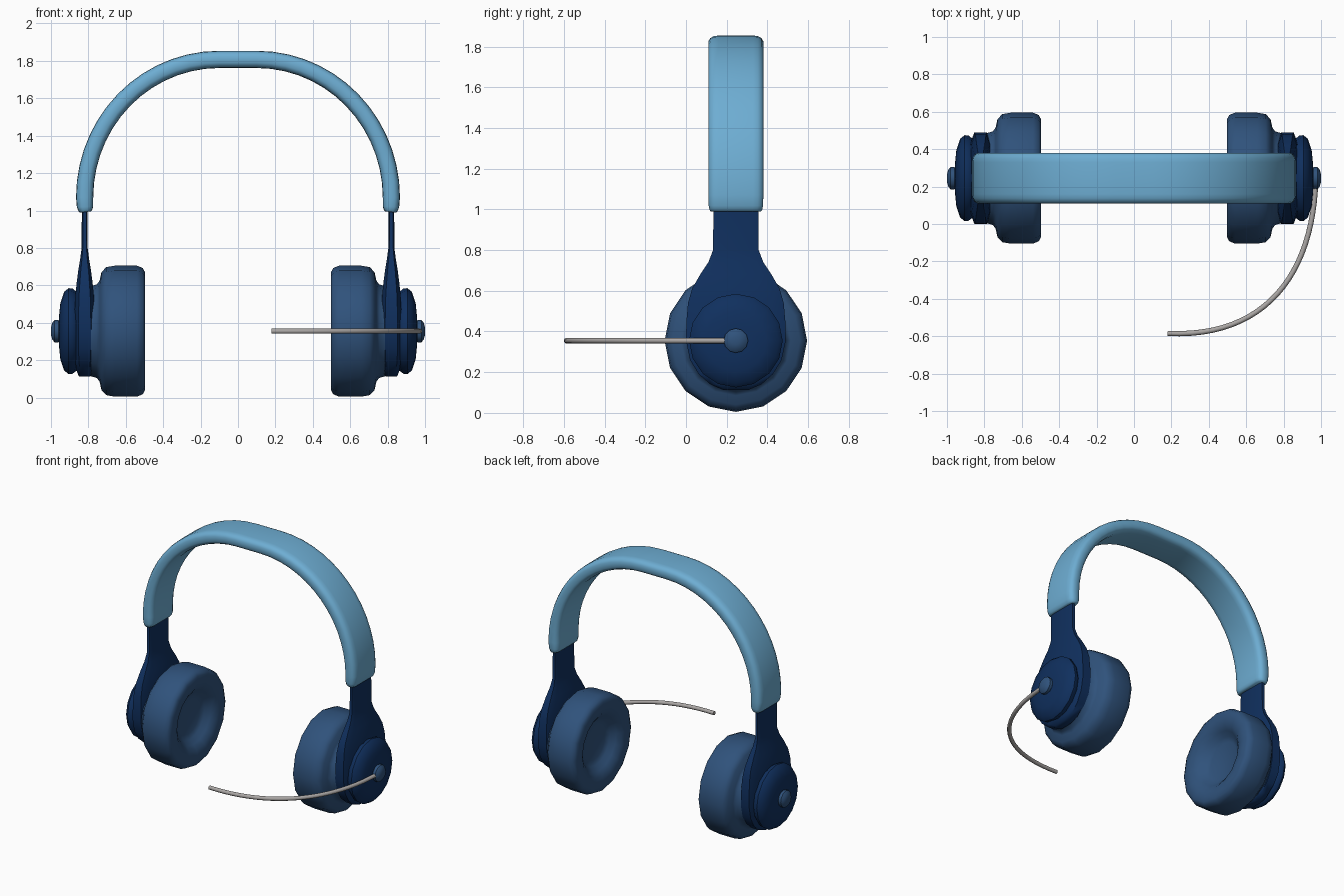
import bpy, bmesh, math
from mathutils import Vector

if "Cube" in bpy.data.objects:
    bpy.data.objects.remove(bpy.data.objects["Cube"])

CY, CZ = 0.245, 0.355   # ear cup axis


def material(name, rgb):
    m = bpy.data.materials.new(name)
    m.diffuse_color = (*rgb, 1)
    m.use_nodes = True
    m.node_tree.nodes["Principled BSDF"].inputs["Base Color"].default_value = m.diffuse_color
    return m


light = material("light blue", (0.155, 0.42, 0.65))
navy = material("navy", (0.005, 0.029, 0.112))
blue = material("slate blue", (0.029, 0.085, 0.20))
grey = material("grey", (0.40, 0.38, 0.37))


def loft(name, rings, mat, angle=40):
    """Skin a list of equal-sized rings and cap both ends."""
    bm = bmesh.new()
    vs = [[bm.verts.new(p) for p in ring] for ring in rings]
    n = len(vs[0])
    for a, b in zip(vs, vs[1:]):
        for i in range(n):
            j = (i + 1) % n
            bm.faces.new((a[i], a[j], b[j], b[i]))
    bm.faces.new(vs[0])
    bm.faces.new(vs[-1])
    bmesh.ops.recalc_face_normals(bm, faces=bm.faces)
    me = bpy.data.meshes.new(name)
    bm.to_mesh(me)
    bm.free()
    me.materials.append(mat)
    ob = bpy.data.objects.new(name, me)
    bpy.context.collection.objects.link(ob)
    bpy.ops.object.select_all(action='DESELECT')
    ob.select_set(True)
    bpy.context.view_layer.objects.active = ob
    bpy.ops.object.shade_smooth_by_angle(angle=math.radians(angle))
    return ob


def revolve(name, profile, s, mat, n=16):
    """Spin (x, radius) points about the ear axis."""
    rings = [[(s * x, CY + r * math.cos(k * math.tau / n), CZ + r * math.sin(k * math.tau / n))
              for k in range(n)] for x, r in profile]
    return loft(name, rings, mat)


cushion = [(.575, .13), (.56, .165), (.53, .195), (.505, .23), (.497, .27), (.497, .315),
           (.51, .338), (.54, .35), (.66, .35), (.705, .342), (.73, .315), (.74, .27),
           (.755, .25), (.79, .24)]
disc = [(.84, .17), (.855, .205), (.885, .228), (.905, .23), (.93, .21), (.95, .15), (.957, .08)]
button = [(.945, .045), (.96, .06), (.98, .06), (.993, .045), (1.0, .02)]
# yoke sections: height, half width, half thickness
yoke = [(.112, .06, .03), (.14, .125, .042), (.19, .182, .05), (.26, .225, .055), (.355, .245, .056),
        (.45, .243, .054), (.54, .235, .05), (.61, .215, .043), (.68, .175, .034),
        (.74, .135, .024), (.80, .112, .016), (1.03, .11, .015)]

for s, side in ((1, "right"), (-1, "left")):
    revolve(side + "_cushion", cushion, s, blue)
    revolve(side + "_outer_disc", disc, s, navy)
    revolve(side + "_button", button, s, blue, 12)
    # yoke plate with slider stem
    rings = []
    for z, w, t in yoke:
        sec = [(t, .75), (.6 * t, 1), (-.6 * t, 1), (-t, .75), (-t, -.75), (-.6 * t, -1), (.6 * t, -1), (t, -.75)]
        rings.append([(s * (.82 + x), CY + w * y, z) for x, y in sec])
    loft(side + "_yoke", rings, navy)

# headband: straight top, elliptical sides, rounded section
half = [(.815, .992), (.816, 1.0), (.818, 1.02)]
half += [(.1 + .72 * math.cos(a), 1.07 + .738 * math.sin(a))
         for a in [math.radians(90 * k / 14) for k in range(15)]]
path = [Vector((x, 0, z)) for x, z in half]
path += [Vector((-p.x, 0, p.z)) for p in reversed(path)]
rings = []
for i, p in enumerate(path):
    tan = (path[min(i + 1, len(path) - 1)] - path[max(i - 1, 0)]).normalized()
    nor = Vector((tan.z, 0, -tan.x))
    e = min(i, len(path) - 1 - i)
    f = (.62, .8, .95)[e] if e < 3 else 1
    g = (.92, .96, .99)[e] if e < 3 else 1
    ring = []
    for sx, sy in ((1, 1), (-1, 1), (-1, -1), (1, -1)):
        corner = [(.046, .085), (.043, .108), (.034, .125), (.018, .135)]
        if sx * sy < 0:
            corner.reverse()
        ring += [p + nor * (sx * t * f) + Vector((0, CY + sy * w * g, 0)) for t, w in corner]
    rings.append(ring)
loft("headband", rings, light, 60)

# microphone boom: cubic curve swept with a small tube
b = [Vector(v) for v in ((.972, CY, CZ), (.96, -.27, CZ), (.70, -.61, CZ), (.18, -.585, CZ))]
rings = []
for k in range(25):
    t = k / 24
    u = 1 - t
    p = b[0] * u**3 + b[1] * 3 * u * u * t + b[2] * 3 * u * t * t + b[3] * t**3
    d = ((b[1] - b[0]) * u * u + (b[2] - b[1]) * 2 * u * t + (b[3] - b[2]) * t * t).normalized()
    side = Vector((d.y, -d.x, 0))
    rings.append([p + .014 * (side * math.cos(a) + Vector((0, 0, math.sin(a))))
                  for a in [j * math.tau / 10 for j in range(10)]])
loft("microphone_boom", rings, grey)
